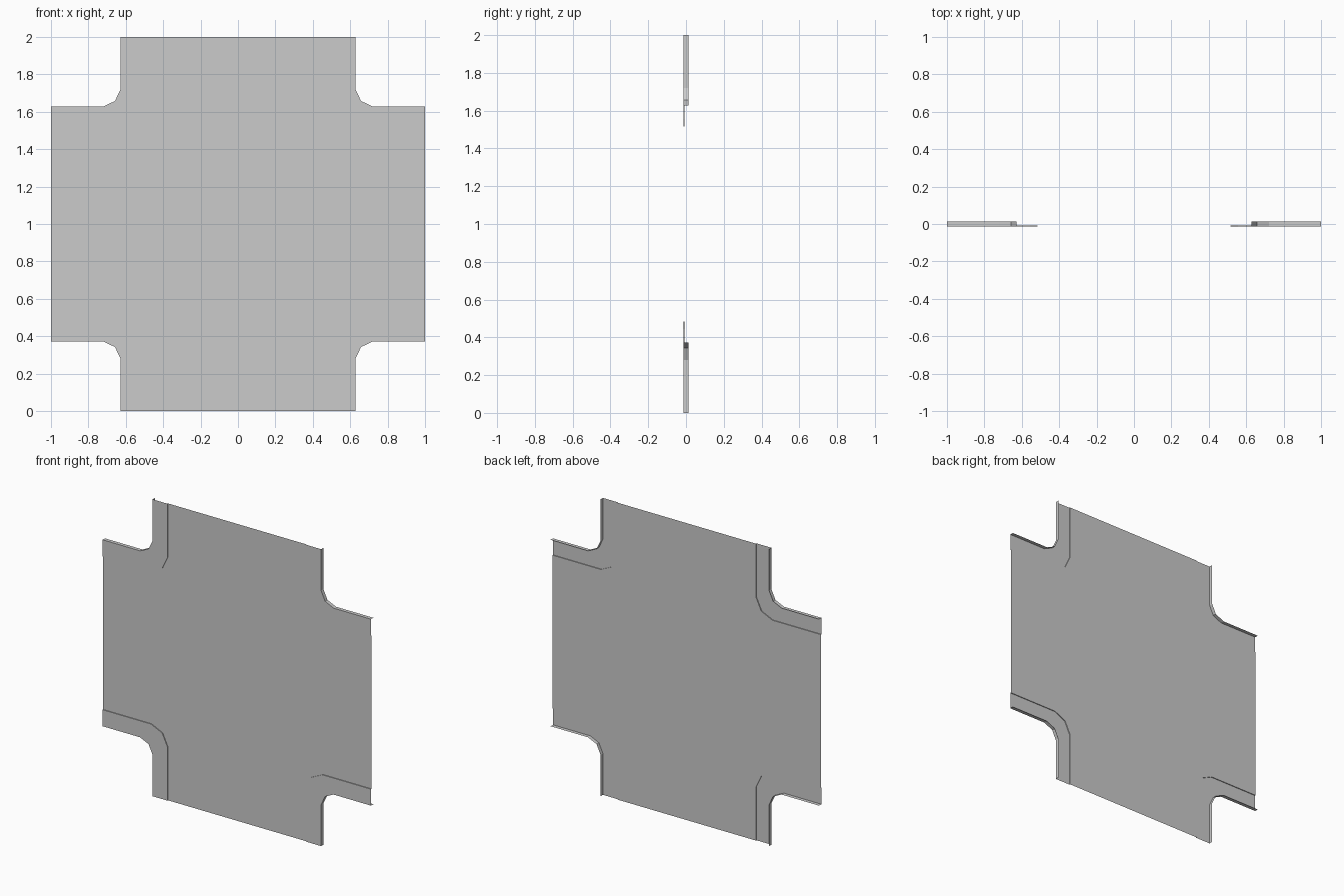
import bpy

if "Cube" in bpy.data.objects:
    bpy.data.objects.remove(bpy.data.objects["Cube"])

ROAD_Y, WALK_Y, BASE_Y = -0.007, -0.0125, 0.0125
INNER, INNER_R = 0.517, 0.122     # kerb line and its corner radius
OUTER, OUTER_R = 0.628, 0.093     # outer edge and its corner radius


def corner_path(e, r):
    """Path of one corner from the top edge to the side edge, with a two-sided bend."""
    m = e + r * (1 - 0.68)
    return [(e, 1), (e, e + r), (m, m), (e + r, e), (1, e)]


def make(name, verts, faces):
    mesh = bpy.data.meshes.new(name)
    mesh.from_pydata(verts, [], faces)
    mesh.update()
    obj = bpy.data.objects.new(name, mesh)
    bpy.context.collection.objects.link(obj)
    return obj


# Cross-shaped road surface, corners in counter-clockwise order
inner = corner_path(INNER, INNER_R)
outline = []
for sx, sz in ((1, 1), (-1, 1), (-1, -1), (1, -1)):
    pts = inner[::-1] if sx * sz > 0 else inner
    outline += [(sx * a, ROAD_Y, 1 + sz * b) for a, b in pts]
make("road_surface", outline, [tuple(range(len(outline)))])

# Four pavements: kerb step, flat walk and outer skirt
outer = corner_path(OUTER, OUTER_R)
rows = [(inner, ROAD_Y), (inner, WALK_Y), (outer, WALK_Y), (outer, BASE_Y)]
n = len(inner)
for name, sx, sz in (("upper_right", 1, 1), ("upper_left", -1, 1),
                     ("lower_left", -1, -1), ("lower_right", 1, -1)):
    verts = [(sx * a, y, 1 + sz * b) for path, y in rows for a, b in path]
    faces = []
    for j in range(len(rows) - 1):
        for i in range(n - 1):
            k = j * n + i
            f = (k, k + 1, k + n + 1, k + n)
            faces.append(f if sx * sz > 0 else f[::-1])
    make("pavement_" + name, verts, faces)
